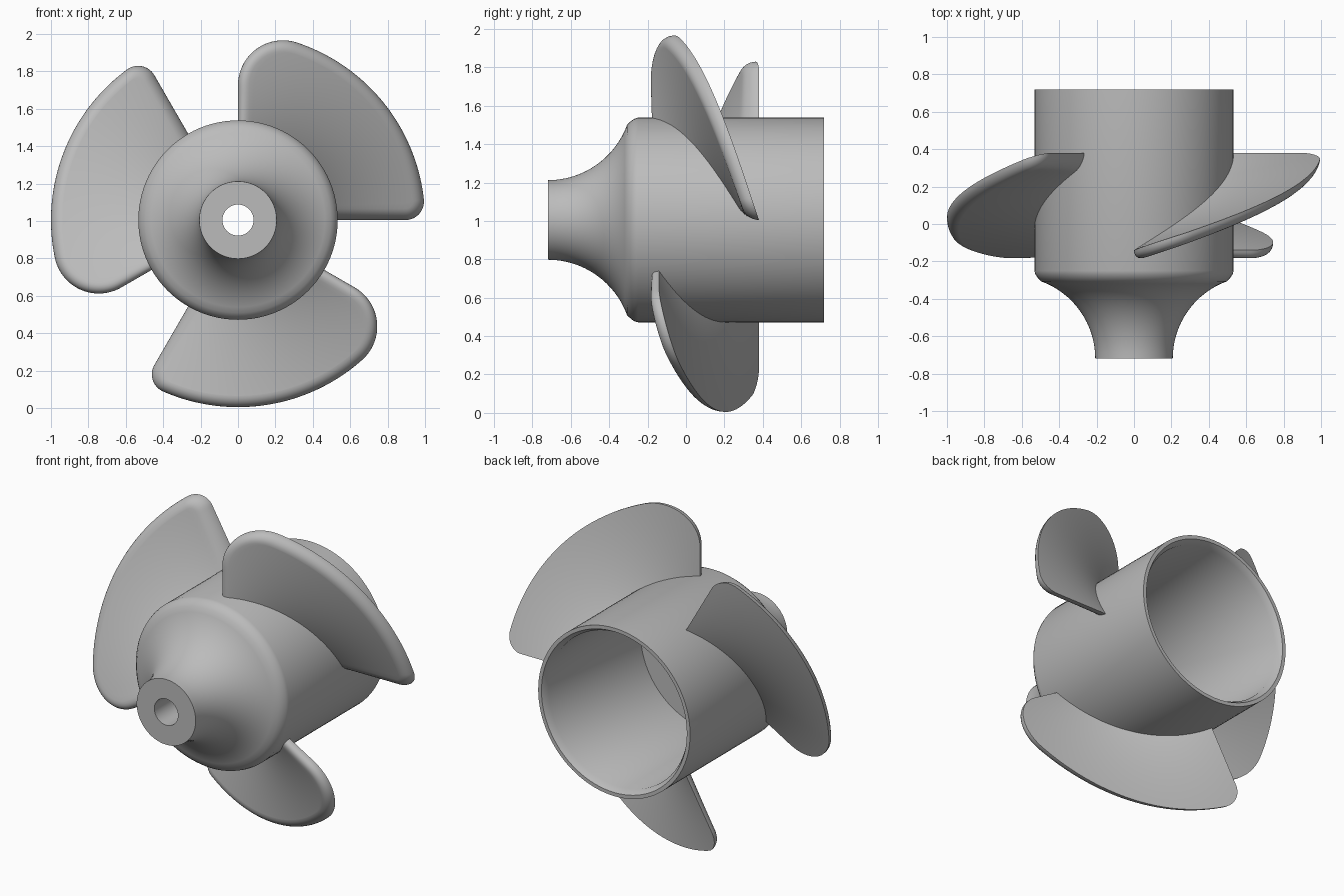
import bpy, bmesh
from math import sin, cos, asin, acos, sqrt, pi, radians

if "Cube" in bpy.data.objects:
    bpy.data.objects.remove(bpy.data.objects["Cube"])

AXIS_Z = 1.005          # height of the shaft axis
TIP_R, ROOT_R = 1.0, 0.51
EDGE_R, THICK = 0.06, 0.065   # rounded rim width and axial blade thickness

metal = bpy.data.materials.new("grey_metal")
metal.use_nodes = True
grey = (0.5, 0.5, 0.5, 1)
metal.diffuse_color = grey
metal.node_tree.nodes["Principled BSDF"].inputs["Base Color"].default_value = grey


def finish(bm, name):
    bmesh.ops.recalc_face_normals(bm, faces=bm.faces)
    mesh = bpy.data.meshes.new(name)
    bm.to_mesh(mesh)
    bm.free()
    mesh.materials.append(metal)
    return mesh


def place(mesh, name, turn=0):
    ob = bpy.data.objects.new(name, mesh)
    bpy.context.collection.objects.link(ob)
    ob.location.z = AXIS_Z
    ob.rotation_euler.y = -turn
    return ob


def smooth(ob):
    bpy.ops.object.select_all(action="DESELECT")
    ob.select_set(True)
    bpy.context.view_layer.objects.active = ob
    bpy.ops.object.shade_smooth_by_angle(angle=radians(32))


def skin(bm, rows, closed=False):
    """Quads between successive rows of vertices."""
    for a, b in zip(rows, rows[1:]):
        n = len(a)
        for j in range(n if closed else n - 1):
            k = (j + 1) % n
            bm.faces.new((a[j], a[k], b[k], b[j]))


# Hub: closed profile of (radius, y) turned about the y axis
flare = [(0.207 + 0.44 * (1 - cos(t)), -0.72 + 0.44 * sin(t))
         for t in [radians(70) * i / 16 for i in range(17)]]
shoulder = [(0.515, -0.287), (0.527, -0.27), (0.533, -0.25)]
cavity = [(0.533, 0.72), (0.51, 0.72), (0.487, 0.68), (0.487, -0.24), (0.083, -0.24)]
profile = [(0.083, -0.72)] + flare + shoulder + cavity
profile.append(profile[0])

bm = bmesh.new()
SEG = 96
rings = [[bm.verts.new((r * cos(2 * pi * i / SEG), y, r * sin(2 * pi * i / SEG)))
          for i in range(SEG)] for r, y in profile]
skin(bm, rings, closed=True)
bmesh.ops.remove_doubles(bm, verts=bm.verts, dist=1e-5)
smooth(place(finish(bm, "hub"), "hub"))


# Blade: quarter sector on a helical surface with rounded tip corners
def margin(r, s, f):
    """Angle from the sector side to the outline inset by s, corner radius f."""
    d = TIP_R - f
    if r * r <= d * d - f * f + s * s:
        return asin(s / r)
    return asin(f / d) - acos(min(1, (r * r + d * d - (f - s) ** 2) / (2 * r * d)))


def blade_point(i, j, s, lift):
    r = ROOT_R + (TIP_R - s - ROOT_R) * sin(pi / 2 * i / ROWS)
    low = margin(r, s, 0.1)
    high = pi / 2 - margin(r, s, 0.24)
    t = low + (high - low) * j / COLS
    return (r * cos(t), 0.38 - 0.52 * t / (pi / 2) - lift, r * sin(t))


ROWS, COLS, STEPS = 32, 40, 7


def blade_grid(bm, s, lift):
    return [[bm.verts.new(blade_point(i, j, s, lift)) for j in range(COLS + 1)]
            for i in range(ROWS + 1)]


def border(grid):
    return ([row[0] for row in grid] + grid[-1][1:-1]
            + [row[-1] for row in reversed(grid)])


bm = bmesh.new()
back = blade_grid(bm, 0, 0)
front = blade_grid(bm, EDGE_R, THICK)
skin(bm, back)
skin(bm, front)

# Rounded rim joining the back and front surfaces
path = ([(i, 0) for i in range(ROWS + 1)] + [(ROWS, j) for j in range(1, COLS)]
        + [(i, COLS) for i in range(ROWS, -1, -1)])
rim = [border(back)]
for k in range(1, STEPS):
    a = pi / 2 * k / STEPS
    rim.append([bm.verts.new(blade_point(i, j, EDGE_R * (1 - cos(a)), THICK * sin(a)))
                for i, j in path])
rim.append(border(front))
skin(bm, rim)
blade_mesh = finish(bm, "blade")

for n, label in enumerate(("upper_left_blade", "right_blade", "lower_blade")):
    blade = place(blade_mesh, label, n * 2 * pi / 3)
    if n == 0:
        smooth(blade)
